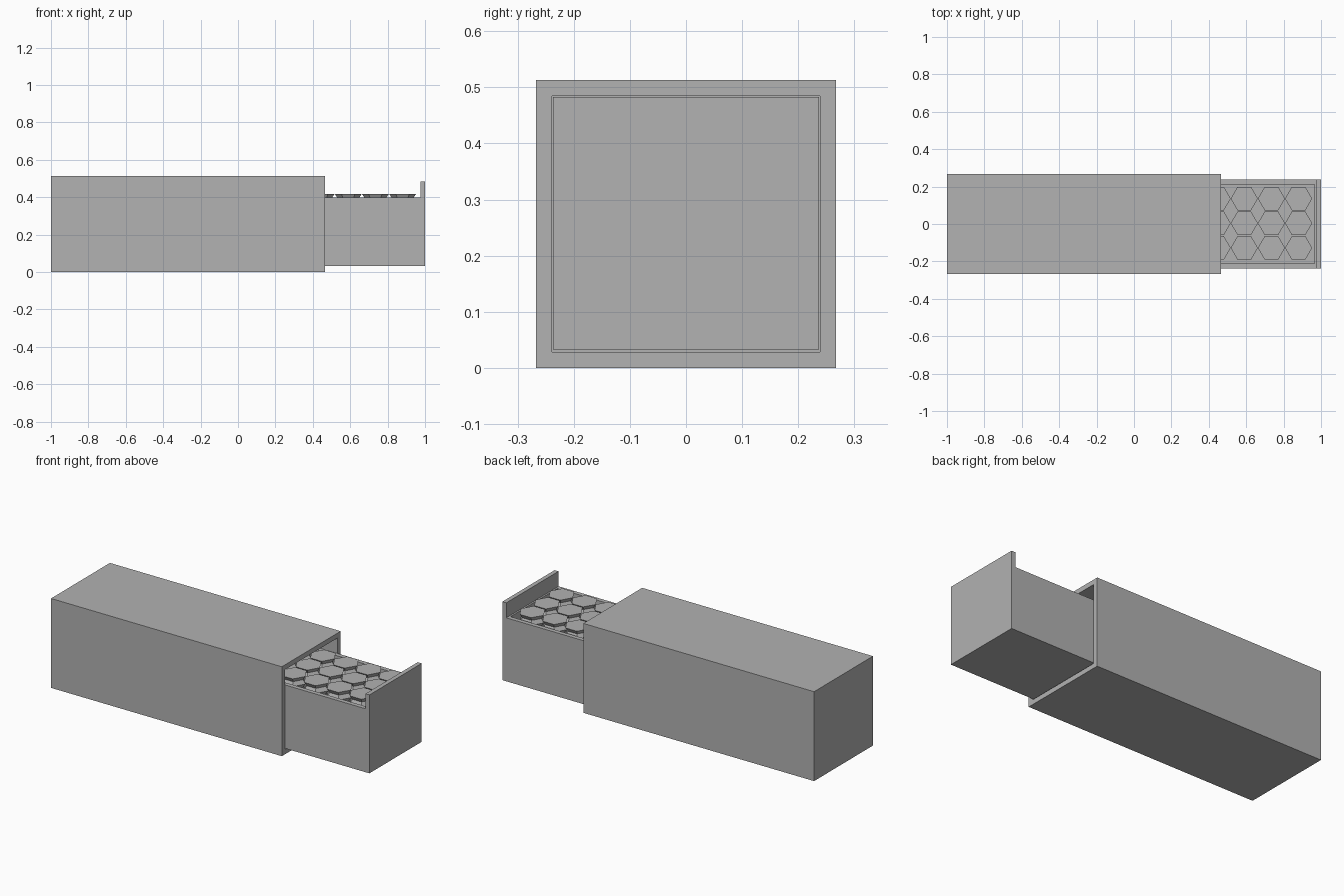
import bpy, bmesh
from math import cos, sin, radians

cube = bpy.data.objects.get("Cube")
if cube:
    bpy.data.objects.remove(cube)

grey = bpy.data.materials.new("plain_grey")
grey.use_nodes = True
colour = (0.445, 0.445, 0.445, 1)
grey.diffuse_color = colour
grey.node_tree.nodes["Principled BSDF"].inputs["Base Color"].default_value = colour


def finish(name, bm):
    bmesh.ops.recalc_face_normals(bm, faces=bm.faces)
    mesh = bpy.data.meshes.new(name)
    bm.to_mesh(mesh)
    bm.free()
    mesh.materials.append(grey)
    obj = bpy.data.objects.new(name, mesh)
    bpy.context.collection.objects.link(obj)
    return obj


def add_box(bm, low, high):
    verts = bmesh.ops.create_cube(bm, size=1)["verts"]
    for v in verts:
        for i in range(3):
            v.co[i] = low[i] if v.co[i] < 0 else high[i]
    return verts


def open_box(name, low, high, side, wall):
    """Solid box with a pocket sunk into the face on the given axis."""
    bm = bmesh.new()
    add_box(bm, low, high)
    bm.normal_update()
    mouth = max(bm.faces, key=lambda f: f.normal[side])
    bmesh.ops.inset_region(bm, faces=[mouth], thickness=wall, use_even_offset=True)
    floor = bmesh.ops.extrude_discrete_faces(bm, faces=[mouth])["faces"][0]
    for v in floor.verts:
        v.co[side] = low[side] + wall
    return finish(name, bm)


# Sleeve: closed at the back, open towards +x
open_box("outer_sleeve", (-1, -0.267, 0), (0.465, 0.267, 0.513), 0, 0.028)

# Sliding tray, open at the top
open_box("drawer_tray", (-0.435, -0.237, 0.033), (0.99, 0.237, 0.397), 2, 0.025)

# Taller end panel of the tray
bm = bmesh.new()
add_box(bm, (0.975, -0.237, 0.033), (1, 0.237, 0.483))
finish("drawer_end_panel", bm)


# Hexagonal stacks, waisted between layers
def hexagon_stack(bm, x, y, top, layers):
    wide, narrow, step = 0.0725, 0.058, 0.022
    rings = []
    for level in range(2 * layers + 1):
        radius = narrow if level % 2 else wide
        rings.append([bm.verts.new((x + radius * cos(radians(a)),
                                    y + radius * sin(radians(a)),
                                    top - level * step))
                      for a in range(0, 360, 60)])
    bm.faces.new(rings[0])
    bm.faces.new(rings[-1][::-1])
    for upper, lower in zip(rings, rings[1:]):
        for i in range(6):
            j = (i + 1) % 6
            bm.faces.new((upper[i], lower[i], lower[j], upper[j]))


bm = bmesh.new()
for column in range(9):
    for row in (-1, 0, 1):
        hexagon_stack(bm, 0.88 - 0.1452 * column, 0.004 + 0.132 * row, 0.418, 8)
finish("hexagon_pieces", bm)
